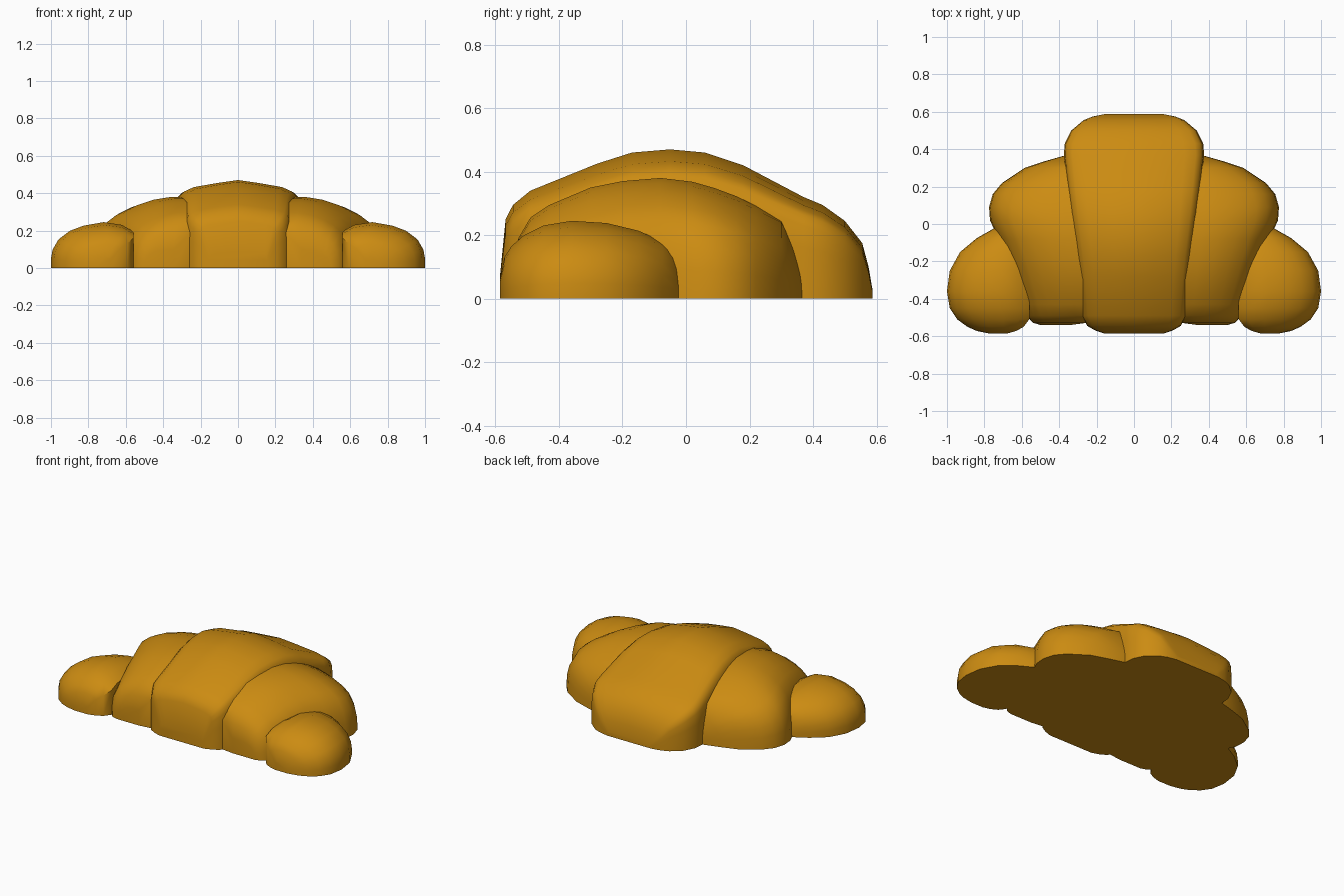
import bpy
import bmesh
import math

cube = bpy.data.objects.get("Cube")
if cube:
    bpy.data.objects.remove(cube, do_unlink=True)

crust = bpy.data.materials.new("golden_crust")
crust.use_nodes = True
COLOUR = (0.6, 0.26, 0.006, 1)
crust.diffuse_color = COLOUR
crust.node_tree.nodes["Principled BSDF"].inputs["Base Color"].default_value = COLOUR


def loft(name, section, stations, side=1):
    """Skin a section (across, up) over stations (y, inner x, outer x, height)."""
    bm = bmesh.new()
    rings = [[bm.verts.new((side * (a + (b - a) * u), y, h * v)) for u, v in section]
             for y, a, b, h in stations]
    n = len(section)
    for r, s in zip(rings, rings[1:]):
        for i in range(n):
            j = (i + 1) % n
            bm.faces.new((r[i], r[j], s[j], s[i]))
    bm.faces.new(rings[0])
    bm.faces.new(rings[-1])
    bmesh.ops.recalc_face_normals(bm, faces=bm.faces)
    mesh = bpy.data.meshes.new(name)
    bm.to_mesh(mesh)
    bm.free()
    mesh.materials.append(crust)
    obj = bpy.data.objects.new(name, mesh)
    bpy.context.collection.objects.link(obj)
    bpy.ops.object.select_all(action="DESELECT")
    obj.select_set(True)
    bpy.context.view_layer.objects.active = obj
    bpy.ops.object.shade_smooth_by_angle(angle=math.radians(40))


# Central fold: a symmetric loaf with a soft ridge
half = [(1, 0), (1, .5), (.985, .72), (.95, .82), (.88, .87), (.72, .92), (.35, .965)]
loaf = [(.5 + u / 2, v) for u, v in half] + [(.5, 1)]
loaf += [(.5 - u / 2, v) for u, v in reversed(half)]
centre = [(-.585, .16, .08), (-.568, .21, .25), (-.545, .25, .295), (-.49, .28, .34),
          (-.28, .297, .425), (-.17, .31, .46), (-.05, .327, .47), (.06, .342, .46),
          (.18, .355, .42), (.37, .375, .32), (.43, .37, .295), (.5, .335, .245),
          (.555, .27, .175), (.575, .22, .1), (.587, .16, .03)]
loft("centre_fold", loaf, [(y, -w, w, h) for y, w, h in centre])

# Middle folds: rounded on the outer side, buried in the centre on the inner
wedge = [(0, 0), (0, 1), (.3, 1), (.48, .96), (.65, .88), (.79, .77),
         (.89, .65), (.96, .45), (.99, .25), (1, 0)]
middle = [(-.54, .34, .5, .1), (-.528, .25, .54, .19), (-.49, .2, .575, .255),
          (-.43, .2, .595, .295), (-.3, .2, .64, .35), (-.2, .2, .675, .37),
          (-.08, .2, .725, .38), (.02, .2, .77, .368), (.09, .2, .775, .348),
          (.16, .2, .755, .322), (.22, .2, .705, .292), (.3, .2, .585, .25),
          (.335, .2, .48, .18), (.365, .2, .375, .1)]

# Tip folds: domes that overlap the middle folds
dome = [(0, 0), (0, .8), (.14, .94), (.36, 1), (.61, .92), (.77, .81),
        (.91, .62), (.98, .4), (1, .2), (1, 0)]
tip = [(-.586, .68, .77, .06), (-.572, .63, .84, .13), (-.55, .59, .89, .165),
       (-.51, .56, .945, .2), (-.45, .56, .985, .23), (-.36, .56, 1, .245),
       (-.25, .56, .985, .238), (-.15, .56, .93, .214), (-.075, .56, .84, .18),
       (-.03, .56, .76, .15), (-.018, .56, .74, .08)]

for label, side in (("left", 1), ("right", -1)):
    loft(label + "_middle_fold", wedge, middle, side)
    loft(label + "_tip_fold", dome, tip, side)
